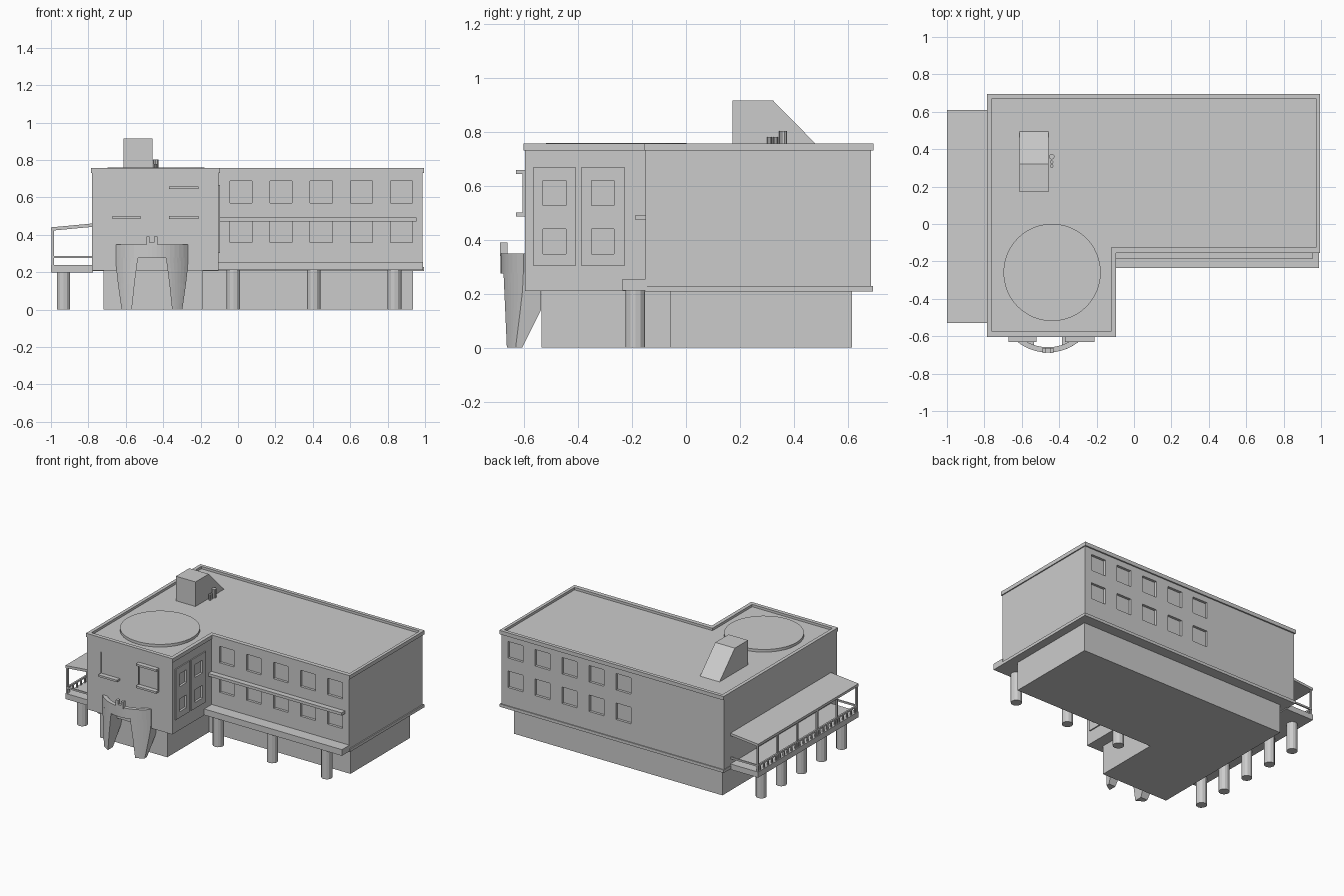
import bpy, bmesh, math
from mathutils import Vector

if "Cube" in bpy.data.objects:
    bpy.data.objects.remove(bpy.data.objects["Cube"])


def finish(name, bm):
    bmesh.ops.recalc_face_normals(bm, faces=bm.faces)
    me = bpy.data.meshes.new(name)
    bm.to_mesh(me)
    bm.free()
    ob = bpy.data.objects.new(name, me)
    bpy.context.collection.objects.link(ob)
    return ob


def boxes(name, specs):
    """One object from several boxes (x0, x1, y0, y1, z0, z1)."""
    bm = bmesh.new()
    for x0, x1, y0, y1, z0, z1 in specs:
        vs = bmesh.ops.create_cube(bm, size=1)["verts"]
        for v in vs:
            v.co = Vector((x0 if v.co.x < 0 else x1, y0 if v.co.y < 0 else y1,
                           z0 if v.co.z < 0 else z1))
    return finish(name, bm)


def prism(name, pts, offset):
    """Extrude a planar 3D outline by an offset vector."""
    bm = bmesh.new()
    face = bm.faces.new([bm.verts.new(p) for p in pts])
    new = bmesh.ops.extrude_face_region(bm, geom=[face], use_keep_orig=True)["geom"]
    bmesh.ops.translate(bm, vec=offset, verts=[g for g in new if isinstance(g, bmesh.types.BMVert)])
    return finish(name, bm)


def cylinder(name, x, y, r, z0, z1, n=12):
    bm = bmesh.new()
    bmesh.ops.create_cone(bm, cap_ends=True, segments=n, radius1=r, radius2=r, depth=z1 - z0)
    bmesh.ops.translate(bm, vec=(x, y, (z0 + z1) / 2), verts=bm.verts)
    return finish(name, bm)


def ell(x0, x1, y0, y1, xs, ys):
    """L-shaped plan: wing spans x0..xs in front of ys."""
    return [(x0, y0), (xs, y0), (xs, ys), (x1, ys), (x1, y1), (x0, y1)]


def lift(pts, z):
    return [(x, y, z) for x, y in pts]


def cut(ob, cutter):
    mod = ob.modifiers.new("windows", "BOOLEAN")
    mod.operation, mod.solver, mod.object = "DIFFERENCE", "EXACT", cutter
    bpy.context.view_layer.objects.active = ob
    bpy.ops.object.modifier_apply(modifier=mod.name)


# Ground floor plinth and upper storeys
prism("plinth", lift(ell(-.72, .935, -.535, .615, -.187, -.06), 0), (0, 0, .215))
body = prism("upper_floors", lift(ell(-.78, .987, -.597, .685, -.104, -.15), .21), (0, 0, .53))
boxes("floor_trim", [(-.784, .995, -.152, .692, .207, .228)])

# Roof parapet ring
outer = ell(-.785, .995, -.603, .695, -.096, -.156)
inner = ell(-.76, .973, -.575, .67, -.123, -.125)
bm = bmesh.new()
rings = [[bm.verts.new((*p, z)) for p in loop] for loop, z in
         [(outer, .73), (outer, .757), (inner, .757), (inner, .73)]]
for k in range(4):
    a, b = rings[k], rings[(k + 1) % 4]
    for i in range(6):
        j = (i + 1) % 6
        bm.faces.new((a[i], a[j], b[j], b[i]))
finish("parapet", bm)

# Raised panels on the inner side of the wing
panels = boxes("wing_panels", [(-.11, -.096, -.567, -.407, .304, .667),
                               (-.11, -.096, -.389, -.226, .304, .667)])

# Recessed windows
holes = []
for x in (.016, .23, .445, .66, .875):
    for z in (.63, .418):
        for y in (-.15, .685):
            holes.append((x - .059, x + .059, y - .018, y + .018, z - .059, z + .059))
cutter = boxes("main_window_cutter", holes)
wing_cutter = boxes("wing_window_cutter", [
    (-.112, -.05, y - .042, y + .042, z - .046, z + .046)
    for y in (-.487, -.308) for z in (.573, .393)])
cut(body, cutter)
cut(body, wing_cutter)
cut(panels, wing_cutter)
for c in (cutter, wing_cutter):
    bpy.data.objects.remove(c)

# Ledges and fins on the facades
boxes("facade_ledge", [(-.105, .955, -.188, -.145, .472, .492)])
boxes("entrance_canopy", [(-.105, .99, -.235, -.145, .211, .255)])
boxes("wing_ledges", [(x0, x1, -.63, -.59, z, z + .014) for x0, x1, z in
                      [(-.67, -.52, .486), (-.37, -.21, .486), (-.37, -.21, .644)]])
boxes("wing_fins", [(x, x + .004, -.605, -.59, .495, .65) for x in (-.67, -.37, -.214)])

# Support columns
for x in (-.025, .405, .837):
    cylinder("front_column", x, -.188, .037, 0, .215)
for i in range(5):
    cylinder("balcony_column", -.933, .48 - .228 * i, .036, 0, .205)

# Side balcony with railing and sloped roof
boxes("balcony_deck", [(-1, -.775, -.53, .61, .2, .24)])
prism("balcony_roof", [(-1, -.53, .422), (-.775, -.53, .443), (-.775, -.53, .461), (-1, -.53, .44)],
      (0, 1.14, 0))
boxes("balcony_posts", [(-.996, -.984, y - .006, y + .006, .235, .428)
                        for y in [-.52 + .224 * i for i in range(6)]])
boxes("balcony_rails", [(-.997, -.985, -.527, .607, .275, .287)] +
      [(-.99, -.775, y, y + .01, .275, .287) for y in (-.527, .597)])
boxes("balcony_balusters", [(-.995, -.987, y - .006, y + .006, .235, .28)
                            for y in [-.50 + .0448 * i for i in range(25)]])

# Rooftop landing pad
cylinder("landing_pad", -.438, -.259, .26, .735, .759, 48)

# Rooftop stair shed and pipes
prism("stair_shed", [(-.613, .172, .73), (-.613, .172, .916), (-.613, .322, .916), (-.613, .505, .73)],
      (.155, 0, 0))
cylinder("tall_pipe", -.44, .36, .015, .735, .803, 10)
for y in (.31, .331):
    cylinder("short_pipe", -.44, y, .009, .735, .78, 10)

# Curved shell sculpture standing on two tapering legs
CX, CY, R = -.46, -.424, .263


def arc_y(dx, r=R):
    return CY - math.sqrt(max(r * r - dx * dx, 0))


def loft(name, rows, n):
    """rows: (z, dx0, dx1, back) with the front on the arc; back is a y or None for a thin shell."""
    bm = bmesh.new()
    loops = []
    for z, a, b, back in rows:
        dxs = [a + (b - a) * i / n for i in range(n + 1)]
        front = [bm.verts.new((CX + d, arc_y(d), z)) for d in dxs]
        rear = [bm.verts.new((CX + d * .93, arc_y(d * .93, R - .028), z) if back is None
                             else (CX + d, back, z)) for d in dxs]
        loops.append(front + rear[::-1])
    m = len(loops[0])
    for lo, hi in zip(loops, loops[1:]):
        for i in range(m):
            j = (i + 1) % m
            bm.faces.new((lo[i], lo[j], hi[j], hi[i]))
    for lp in (loops[0], loops[-1]):
        for i in range(n):
            bm.faces.new((lp[i], lp[i + 1], lp[m - 2 - i], lp[m - 1 - i]))
    return finish(name, bm)


loft("sculpture_shell", [(.275, -.193, .193, None), (.348, -.193, .193, None)], 16)
for s in (-1, 1):
    loft("sculpture_leg", [(0, s * .162, s * .108, -.607), (.14, s * .182, s * .093, -.537),
                           (.21, s * .19, s * .084, -.537), (.278, s * .193, s * .075, -.595)], 6)
boxes("sculpture_crown", [(-.49, -.472, -.689, -.662, .34, .39), (-.448, -.43, -.689, -.662, .34, .39),
                          (-.475, -.445, -.687, -.662, .34, .36)])
